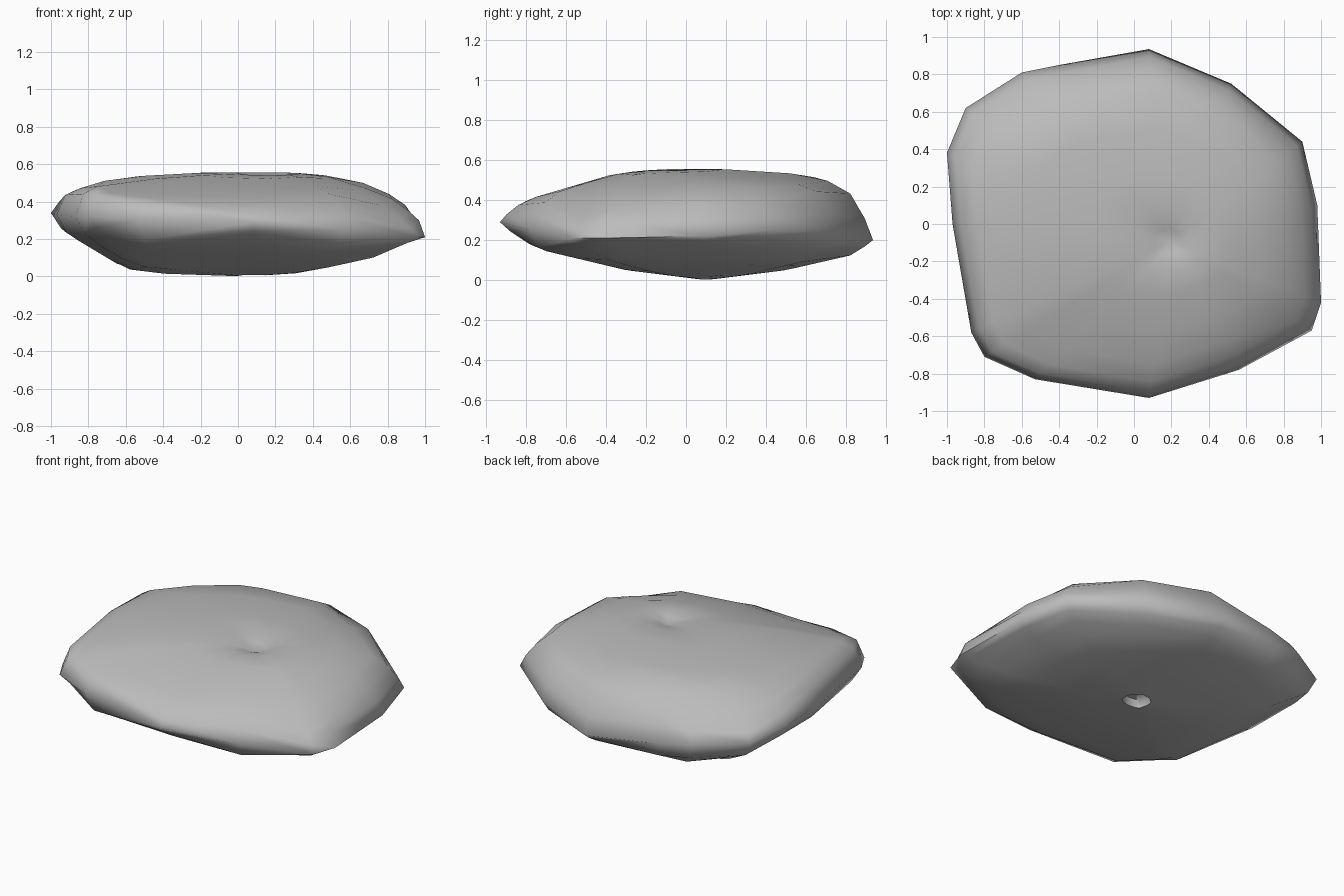
import bpy, bmesh
from mathutils import Vector

cube = bpy.data.objects.get("Cube")
if cube:
    bpy.data.objects.remove(cube, do_unlink=True)

# Stone colour
mat = bpy.data.materials.new("stone_grey")
mat.use_nodes = True
GREY = (0.5, 0.5, 0.5, 1)
mat.diffuse_color = GREY
mat.node_tree.nodes["Principled BSDF"].inputs["Base Color"].default_value = GREY

# Widest outline of the stone: x, y and height of the edge
RIM = [(-1, .38, .34), (-.9, .62, .29), (-.6, .81, .27), (-.4, .85, .24),
       (.08, .935, .2), (.52, .75, .24), (.9, .44, .25), (.98, .1, .22),
       (1, -.42, .21), (.95, -.57, .21), (.56, -.78, .25), (.08, -.93, .29),
       (-.53, -.83, .31), (-.8, -.71, .32), (-.87, -.58, .32), (-.97, 0, .33)]

# Crown heights: direction across the stone, then (distance, height) pairs
CROWN = [
    ((1, 0), [(-1, .4), (-.85, .47), (-.65, .53), (-.1, .56), (.3, .56),
              (.55, .53), (.75, .48), (.97, .33), (1, .22)]),
    ((0, 1), [(-.93, .29), (-.87, .36), (-.77, .41), (-.38, .525), (-.15, .56), (.1, .56),
              (.58, .53), (.77, .48), (.9, .36), (.93, .2)]),
    ((.71, .71), [(.4, .56), (.8, .455), (.95, .28)]),
    ((.71, -.71), [(-1.07, .3), (-.82, .49), (-.5, .56), (.4, .56), (.8, .44), (1.07, .24)]),
    ((-.3, .95), [(.45, .56), (.68, .53), (.95, .3)]),
]
# Belly heights in the same form
BELLY = [
    ((1, 0), [(-1, .3), (-.9, .22), (-.6, .04), (-.4, .015), (.05, 0),
              (.35, .02), (.72, .1), (1, .22)]),
    ((0, 1), [(-.93, .29), (-.83, .2), (-.7, .145), (-.3, .05), (.1, 0),
              (.5, .05), (.85, .13), (.93, .2)]),
    ((.71, .71), [(-1.07, .3), (-.8, .12), (-.4, 0), (.2, 0), (.7, .09), (.95, .22)]),
]


def height(profile, t):
    if t <= profile[0][0]:
        return profile[0][1]
    for (a, za), (b, zb) in zip(profile, profile[1:]):
        if t <= b:
            return za + (zb - za) * (t - a) / (b - a)
    return profile[-1][1]


def heights(profiles, x, y):
    return [height(p, x * dx + y * dy) for (dx, dy), p in profiles]


def crown(x, y, rim, dist):
    return min(heights(CROWN, x, y) + [rim + 2.6 * dist])


def belly(x, y, rim, dist):
    return max(heights(BELLY, x, y) + [rim - 2.2 * dist])


bm = bmesh.new()
rim_loop = [bm.verts.new(p) for p in RIM]


def add_shell(centre, surface, rings, pit_depth):
    """Close one side with shrinking rings that end in a small pit."""
    loop = rim_loop
    n = len(loop)
    for scale, dip in rings:
        ring = []
        for p in RIM:
            edge = Vector(p[:2])
            q = centre + (edge - centre) * scale
            ring.append(bm.verts.new((q.x, q.y, surface(q.x, q.y, p[2], (edge - q).length) + dip)))
        for i in range(n):
            j = (i + 1) % n
            bm.faces.new((loop[i], loop[j], ring[j], ring[i]))
        loop = ring
    mid = bm.verts.new((centre.x, centre.y, surface(centre.x, centre.y, .3, 1) + pit_depth))
    for i in range(n):
        bm.faces.new((loop[i], loop[(i + 1) % n], mid))


# Upper side with its shallow dent, lower side with its small pit
add_shell(Vector((.2, -.1)), crown,
          [(.96, 0), (.89, 0), (.78, 0), (.6, 0), (.35, 0), (.18, -.005), (.07, -.035)], -.055)
add_shell(Vector((.08, .12)), belly,
          [(.95, 0), (.86, 0), (.74, 0), (.61, 0), (.45, 0), (.25, 0), (.08, 0), (.07, .05)], .055)

bmesh.ops.recalc_face_normals(bm, faces=bm.faces)
mesh = bpy.data.meshes.new("flat_stone")
bm.to_mesh(mesh)
bm.free()
mesh.materials.append(mat)
stone = bpy.data.objects.new("flat_stone", mesh)
bpy.context.collection.objects.link(stone)

# Soft shading that keeps the sharp edges
bpy.ops.object.select_all(action='DESELECT')
stone.select_set(True)
bpy.context.view_layer.objects.active = stone
bpy.ops.object.shade_smooth_by_angle(angle=1.3)
